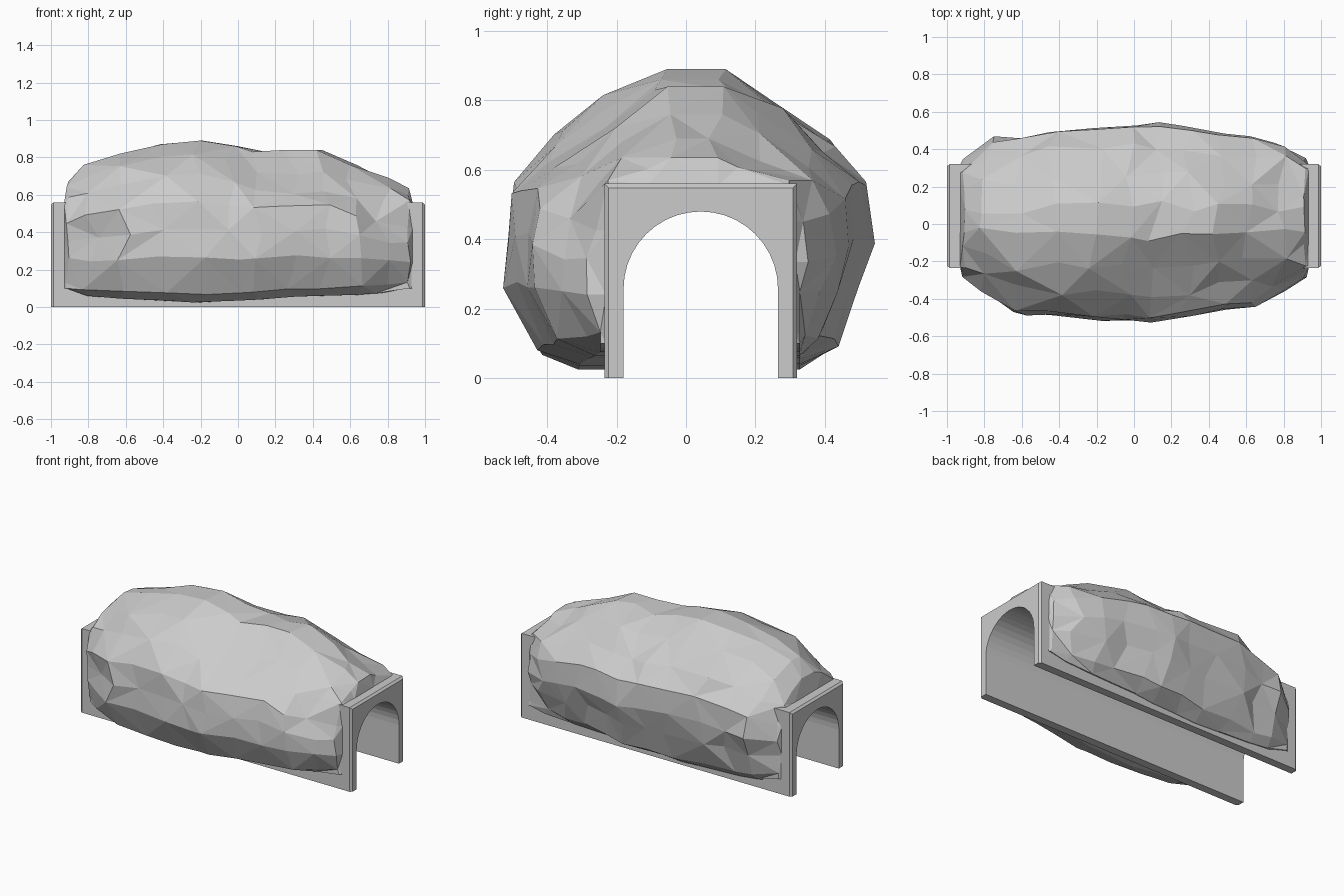
import bpy, bmesh, math, random

if "Cube" in bpy.data.objects:
    bpy.data.objects.remove(bpy.data.objects["Cube"])

random.seed(4)
Y0, Y1, H = -0.235, 0.32, 0.56          # outer walls and roof of the tunnel


def finish(name, bm):
    bmesh.ops.recalc_face_normals(bm, faces=bm.faces)
    mesh = bpy.data.meshes.new(name)
    bm.to_mesh(mesh)
    bm.free()
    obj = bpy.data.objects.new(name, mesh)
    bpy.context.collection.objects.link(obj)
    return obj


# tunnel: arched channel with chamfered end edges
def tunnel_section(inset):
    a, b, h = Y0 + inset, Y1 - inset, H - inset
    cy, r, spring = 0.0425, 0.2225, 0.2575
    arch = [(cy + r * math.cos(t), spring + r * math.sin(t))
            for t in (math.pi * i / 20 for i in range(21))]
    return [(a, 0), (a, h), (b, h), (b, 0), (0.265, 0)] + arch + [(-0.18, 0)]


bm = bmesh.new()
rings = [[bm.verts.new((x, y, z)) for y, z in tunnel_section(i)]
         for x, i in ((-1, 0.012), (-0.986, 0), (0.986, 0), (1, 0.012))]
n = len(rings[0])
for a, b in zip(rings, rings[1:]):
    for i in range(n):
        j = (i + 1) % n
        bm.faces.new((a[i], a[j], b[j], b[i]))
bm.faces.new(rings[0])
bm.faces.new(rings[-1])
finish("tunnel", bm)

# rock: faceted loft wrapped over the tunnel
# stations: x, front y, back y, top z, bottom z, front shoulder drop
stations = [
    (-0.91, -0.29, 0.34, 0.67, 0.10, 0.00),
    (-0.79, -0.37, 0.46, 0.76, 0.06, -0.01),
    (-0.60, -0.48, 0.46, 0.82, 0.045, -0.01),
    (-0.42, -0.49, 0.50, 0.87, 0.035, -0.01),
    (-0.20, -0.51, 0.515, 0.89, 0.025, -0.01),
    (-0.02, -0.51, 0.525, 0.86, 0.035, 0.01),
    (0.12, -0.52, 0.535, 0.83, 0.04, 0.05),
    (0.28, -0.49, 0.52, 0.84, 0.055, 0.08),
    (0.45, -0.45, 0.485, 0.84, 0.06, 0.07),
    (0.62, -0.44, 0.465, 0.76, 0.065, 0.03),
    (0.78, -0.35, 0.43, 0.69, 0.075, 0.00),
    (0.915, -0.28, 0.345, 0.635, 0.10, 0.00),
]
section = [(-0.6, 0), (-0.83, 0.06), (-1, 0.27), (-1, 0.45), (-0.96, 0.62),
           (-0.74, 0.78), (-0.47, 0.915), (-0.12, 1), (0.18, 1), (0.48, 0.91),
           (0.78, 0.77), (0.97, 0.64), (1, 0.45), (0.92, 0.27), (0.81, 0.07), (0.6, 0)]


def hug(y, z):
    return min(max(y, Y0 + 0.005), Y1 - 0.005), min(z, H - 0.005)


def jitter(amount):
    return random.uniform(-amount, amount)


bm = bmesh.new()
rings = []
for s, (x, front, back, top, bottom, drop) in enumerate(stations):
    end = s in (0, len(stations) - 1)
    ring = []
    for k, (u, v) in enumerate(section):
        roof = v > 0.7
        y = (u * -front if u < 0 else u * back) + jitter(0.03 if roof else 0.01)
        # the end sections are boxier across the roof
        lift = v ** 0.7 if end and roof else v
        z = bottom + (lift - (drop if k in (5, 6) else 0)) * (top - bottom)
        z += jitter(0.01) if 0 < v < 1 else 0
        px = x + jitter(0.01 if end else 0.045)
        # keep the rock outside the tunnel
        if roof:
            z = max(z, H + 0.01)
        elif z < H + 0.01:
            y = min(y, Y0 - 0.012) if u < 0 else max(y, Y1 + 0.008)
        ring.append((px, y, z))
    # tuck both edges against the tunnel walls
    ring = ([(x, Y0 + 0.005, ring[0][2])] + ring + [(x, Y1 - 0.005, ring[-1][2])])
    rings.append(ring)

# close the ends onto the tunnel
first = [(-0.93, *hug(y, z)) for _, y, z in rings[0]]
last = [(0.935, *hug(y, z)) for _, y, z in rings[-1]]
rings = [first] + rings + [last]

verts = [[bm.verts.new(p) for p in ring] for ring in rings]
for i, (a, b) in enumerate(zip(verts, verts[1:])):
    for k in range(len(a) - 1):
        q = (a[k], a[k + 1], b[k + 1], b[k])
        if (i + k) % 2:
            q = q[1:] + q[:1]
        bm.faces.new((q[0], q[1], q[2]))
        bm.faces.new((q[0], q[2], q[3]))
bmesh.ops.remove_doubles(bm, verts=bm.verts, dist=0.0005)
bmesh.ops.dissolve_degenerate(bm, edges=bm.edges, dist=0.0005)
finish("rock_cover", bm)
